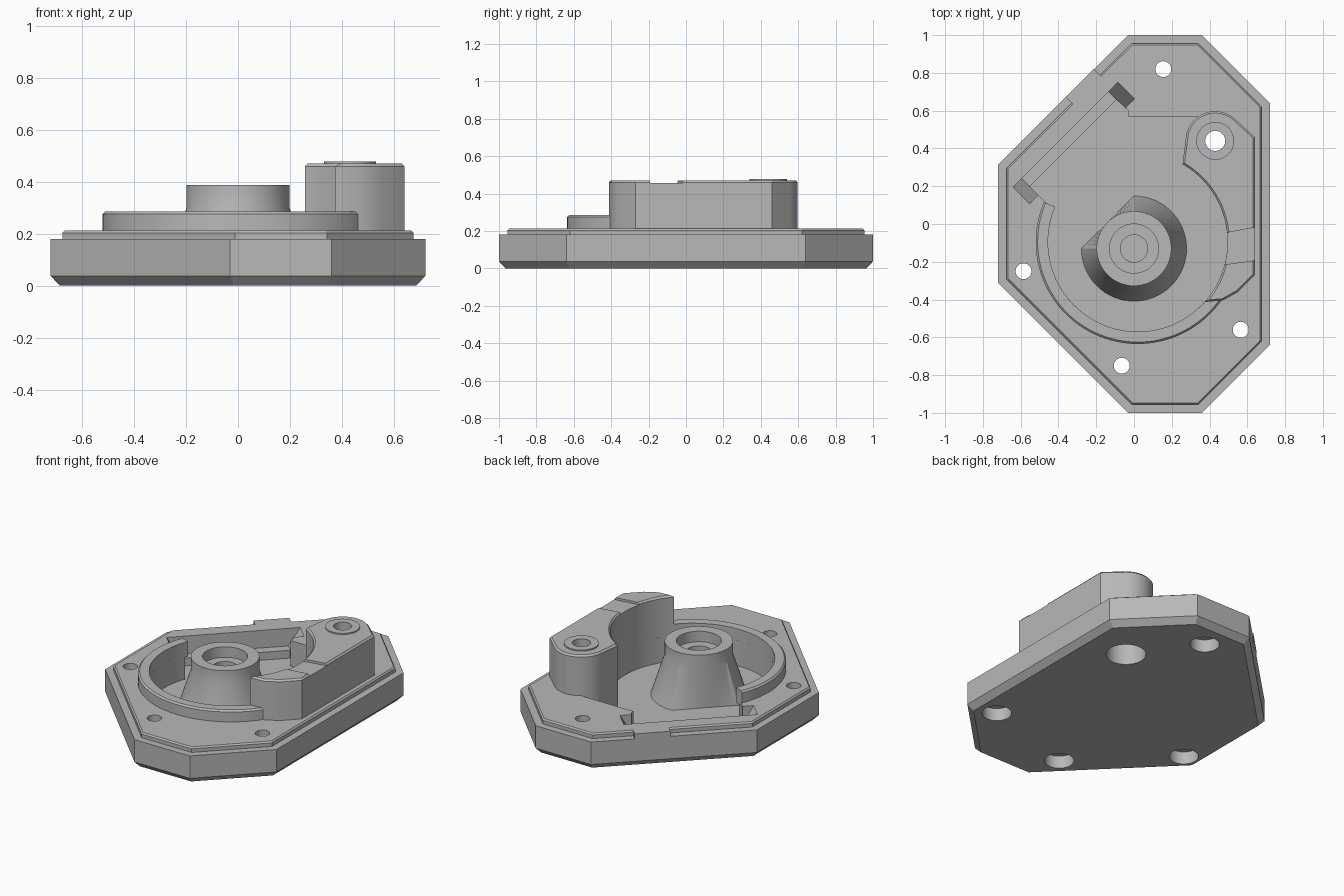
import bpy, bmesh, math
from mathutils import Vector

cube = bpy.data.objects.get("Cube")
if cube:
    bpy.data.objects.remove(cube, do_unlink=True)

grey = bpy.data.materials.new("grey plastic")
grey.use_nodes = True
COLOUR = (0.48, 0.48, 0.48, 1)
grey.diffuse_color = COLOUR
grey.node_tree.nodes["Principled BSDF"].inputs["Base Color"].default_value = COLOUR


def arc(cx, cy, r, start, end, n=48):
    """Points on an arc, angles in degrees."""
    angles = [math.radians(start + (end - start) * i / n) for i in range(n + 1)]
    return [(cx + r * math.cos(a), cy + r * math.sin(a)) for a in angles]


def circle(cx, cy, r, n=64):
    return arc(cx, cy, r, 0, 360, n)[:-1]


def diagonal(u, v):
    """Point along (u) and outward from (v) the slanted back edge."""
    return ((u - v) / math.sqrt(2), (u + v) / math.sqrt(2))


def diagonal_box(u0, u1, v0, v1):
    return [diagonal(u0, v0), diagonal(u1, v0), diagonal(u1, v1), diagonal(u0, v1)]


def inset(points, d):
    """Mitred inward offset of a counter-clockwise outline."""
    result = []
    for i, p in enumerate(points):
        a, b, c = Vector(points[i - 1]), Vector(p), Vector(points[(i + 1) % len(points)])
        e, f = (b - a).normalized(), (c - b).normalized()
        n, m = Vector((-e.y, e.x)), Vector((-f.y, f.x))
        result.append(tuple(b + (n + m) * (d / max(0.3, 1 + n.dot(m)))))
    return result


def loft(name, levels):
    """Closed solid joining (z, outline) levels with equal point counts."""
    bm = bmesh.new()
    rings = [[bm.verts.new((x, y, z)) for x, y in pts] for z, pts in levels]
    for low, high in zip(rings, rings[1:]):
        for i in range(len(low)):
            j = (i + 1) % len(low)
            bm.faces.new((low[i], low[j], high[j], high[i]))
    bm.faces.new(rings[0][::-1])
    bm.faces.new(rings[-1])
    bmesh.ops.recalc_face_normals(bm, faces=bm.faces)
    mesh = bpy.data.meshes.new(name)
    bm.to_mesh(mesh)
    bm.free()
    mesh.materials.append(grey)
    obj = bpy.data.objects.new(name, mesh)
    bpy.context.collection.objects.link(obj)
    return obj


def prism(name, outline, levels):
    return loft(name, [(z, inset(outline, d)) for z, d in levels])


def activate(obj):
    bpy.ops.object.select_all(action='DESELECT')
    obj.select_set(True)
    bpy.context.view_layer.objects.active = obj


def cut(obj, cutters):
    activate(obj)
    for cutter in cutters:
        cutter.hide_render = True
        mod = obj.modifiers.new("cut", 'BOOLEAN')
        mod.operation = 'DIFFERENCE'
        mod.solver = 'EXACT'
        mod.object = cutter
        bpy.ops.object.modifier_apply(modifier=mod.name)


CX, CY, POCKET = 0.02, -0.095, 0.475   # round pocket
FLOOR, DECK = 0.05, 0.212
POST = (0.43, 0.44)

# Base plate with bottom chamfer and stepped lip
outline = [(-0.03, -1), (0.36, -1), (0.72, -0.64), (0.72, 0.64),
           (0.36, 1), (-0.03, 1), (-0.72, 0.315), (-0.72, -0.31)]
base = prism("base_plate", outline, [(0, 0.035), (0.037, 0), (0.18, 0),
                                     (0.18, 0.045), (0.203, 0.045), (DECK, 0.053)])

# Pocket, side opening and door slot
pocket = loft("pocket_cutter", [(z, circle(CX, CY, POCKET, 96)) for z in (FLOOR, 0.5)])
opening = [(0, -0.1), (0.34, 0.1), (0.34, 0.57), (-0.03, 0.57), (-0.03, 0.6),
           diagonal(0.4, 0.53), diagonal(-0.25, 0.53), diagonal(-0.25, 0.35)]
side = loft("opening_cutter", [(z, opening) for z in (FLOOR, 0.5)])
slot = loft("slot_cutter", [(0.1, diagonal_box(-0.25, 0.4, 0.467, 0.59)),
                            (DECK, diagonal_box(-0.315, 0.47, 0.467, 0.59)),
                            (0.3, diagonal_box(-0.315, 0.47, 0.467, 0.59))])

# Screw holes, each with a wide recess from below
def screw_hole(x, y, r, wide, depth):
    return loft("hole_cutter", [(-0.1, circle(x, y, wide)), (depth, circle(x, y, wide)),
                                (depth, circle(x, y, r)), (0.7, circle(x, y, r))])

holes = [screw_hole(x, y, 0.042, 0.085, 0.08)
         for x, y in ((0.155, 0.82), (-0.585, -0.25), (-0.065, -0.75), (0.565, -0.56))]
post_hole = screw_hole(*POST, 0.053, 0.115, 0.16)
cut(base, [pocket, side, slot, post_hole] + holes)

# Flush tab filling the step beside the opening
tab = loft("edge_tab", [(z, diagonal_box(0.22, 0.43, 0.66, 0.73)) for z in (0.15, DECK)])

# Raised rim around the pocket
rim_levels = [(z, arc(CX, CY, outer, 157, 345, 72) + arc(CX, CY, POCKET, 345, 157, 72))
              for z, outer in ((0.19, 0.54), (0.275, 0.54), (0.285, 0.53))]
rim = loft("pocket_rim", rim_levels)

# Tall side tower hugging the pocket
tower_outline = (arc(CX, CY, POCKET, 60, -42, 40)
                 + [(0.47, -0.405), (0.55, -0.36), (0.64, -0.27), (0.64, 0.46)]
                 + arc(*POST, 0.157, 50, 168, 28))
tower = prism("side_tower", tower_outline, [(FLOOR - 0.005, 0), (0.458, 0), (0.469, 0.01)])
channel = loft("channel_cutter", [(z, [(0.3, -0.24), (0.8, -0.17), (0.8, 0.01), (0.3, -0.08)])
                                  for z in (0.455, 0.6)])
cut(tower, [channel, post_hole])

# Raised collar on the tower
collar = loft("post_collar", [(z, circle(*POST, 0.1)) for z in (0.46, 0.477)])
cut(collar, [post_hole])

# Central boss: flared foot with one flat side, stepped blind bore
BX, BY, N = 0, -0.13, 64
foot = []
for i in range(N):
    a = 2 * math.pi * i / N
    toward = math.cos(a - math.radians(135))
    r = min(0.28, 0.198 / toward) if toward > 0.1 else 0.28
    foot.append((BX + r * math.cos(a), BY + r * math.sin(a)))
boss = loft("central_boss", [(FLOOR - 0.005, foot)] + [
    (z, circle(BX, BY, r, N)) for z, r in
    ((0.3, 0.198), (0.387, 0.198), (0.387, 0.13), (0.32, 0.13), (0.32, 0.072), (0.15, 0.072))])

# Remove cutters and shade
for cutter in [pocket, side, slot, post_hole, channel] + holes:
    bpy.data.objects.remove(cutter, do_unlink=True)
for obj in (base, tab, rim, tower, collar, boss):
    activate(obj)
    bpy.ops.object.shade_smooth_by_angle(angle=math.radians(25))
